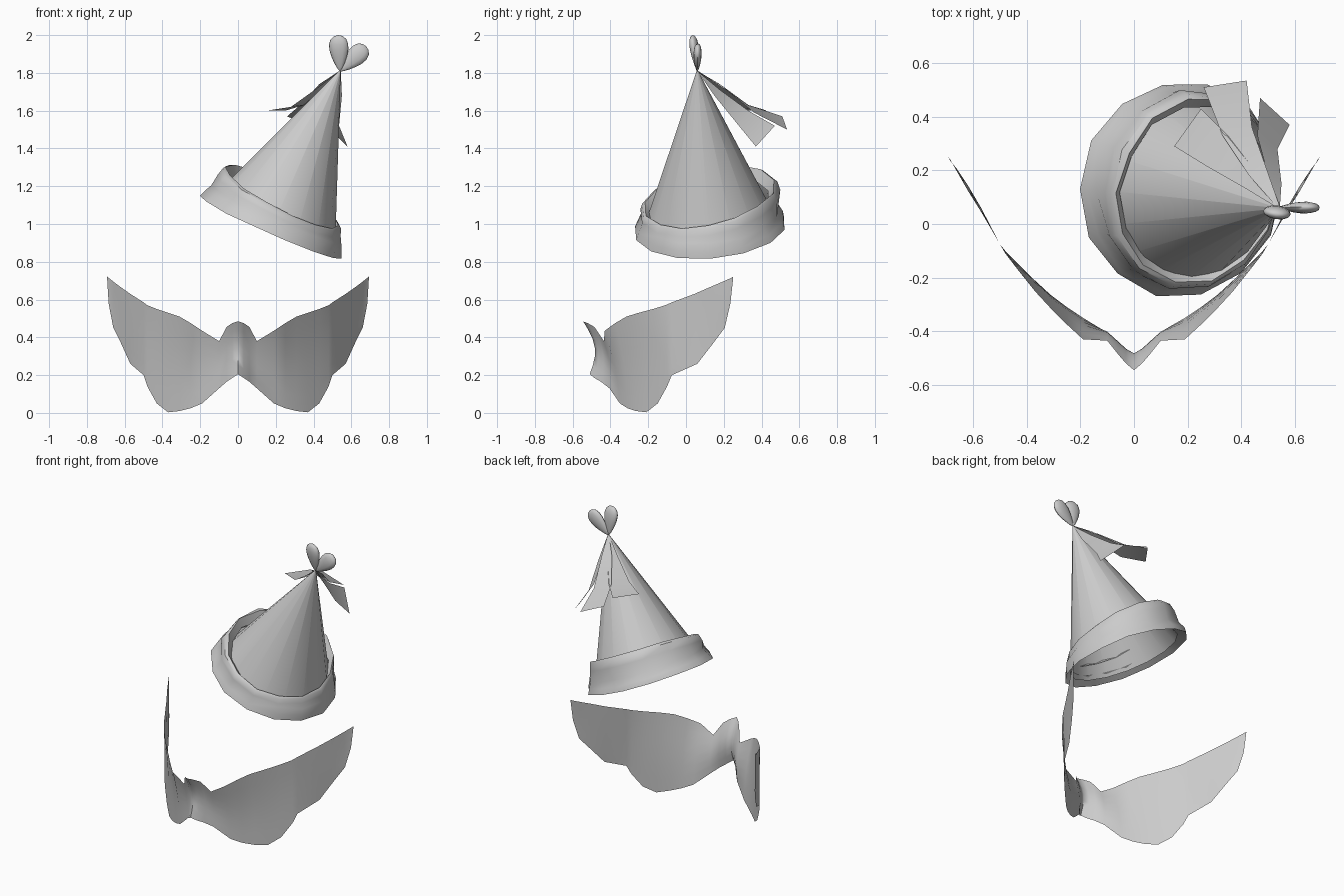
import bpy, bmesh, math, random
from mathutils import Vector, Matrix

if "Cube" in bpy.data.objects:
    bpy.data.objects.remove(bpy.data.objects["Cube"])

random.seed(4)
grey = bpy.data.materials.new("plain grey")
grey.diffuse_color = (0.6, 0.6, 0.6, 1)
grey.use_nodes = True
grey.node_tree.nodes["Principled BSDF"].inputs["Base Color"].default_value = grey.diffuse_color


def make(name, verts, faces, angle=50):
    mesh = bpy.data.meshes.new(name)
    mesh.from_pydata([tuple(v) for v in verts], [], faces)
    bm = bmesh.new()
    bm.from_mesh(mesh)
    bmesh.ops.remove_doubles(bm, verts=bm.verts, dist=0.0005)
    bmesh.ops.recalc_face_normals(bm, faces=bm.faces)
    bm.to_mesh(mesh)
    bm.free()
    mesh.materials.append(grey)
    ob = bpy.data.objects.new(name, mesh)
    bpy.context.collection.objects.link(ob)
    bpy.ops.object.select_all(action='DESELECT')
    ob.select_set(True)
    bpy.context.view_layer.objects.active = ob
    bpy.ops.object.shade_smooth_by_angle(angle=math.radians(angle))
    return ob


def grid(rows, cols, wrap=False):
    last = cols if wrap else cols - 1
    return [(r * cols + c, r * cols + (c + 1) % cols,
             (r + 1) * cols + (c + 1) % cols, (r + 1) * cols + c)
            for r in range(rows - 1) for c in range(last)]


# Tilted hat frame: base centre, axis, and two radial directions
base = Vector((0.18, 0.13, 0.98))
apex = Vector((0.54, 0.06, 1.81))
axis = (apex - base).normalized()
height = (apex - base).length
side = Vector((0, 1, 0)).cross(axis).normalized()
back = axis.cross(side)


def ring_point(h, r, a):
    return base + axis * h + (side * math.cos(a) + back * math.sin(a)) * r


# Hat cone, open at the bottom
n = 16
verts = [ring_point(h, r, math.tau * i / n)
         for h, r in ((0.02, 0.355), (height, 0.004)) for i in range(n)]
make("hat_cone", verts, grid(2, n, True))

# Ruffled brim: flared hem, waist, bulge, and a lip folded in to the cone
profile = [(0.05, 0.345), (0.0, 0.41), (0.035, 0.398), (0.075, 0.378), (0.125, 0.382),
           (0.165, 0.37), (0.175, 0.355), (0.13, 0.318)]
n = 14
waves = [random.uniform(-0.012, 0.012) for _ in range(n)]
verts = []
for k, (h, r) in enumerate(profile):
    for i in range(n):
        a = math.tau * i / n
        rise = 0.04 * math.sin(a) - 0.02 * math.cos(a) if k > 3 else 0
        hug = -0.03 * max(0, math.cos(a)) if 3 < k < 7 else 0
        verts.append(ring_point(h + rise * (h / 0.17) + waves[i] * 0.5,
                                r + hug + waves[(i + k // 2) % n], a))
make("hat_brim", verts, grid(len(profile), n, True), 40)


# Heart topper: two teardrop lobes meeting at the hat tip
def lobe(name, tip, width, depth):
    tip = Vector(tip)
    axis_l = tip - apex
    flat = Vector((0.15, 1, 0.1))
    across = axis_l.cross(flat).normalized()
    flat = across.cross(axis_l).normalized()
    rows, cols = 10, 12
    pts = []
    for r in range(rows):
        t = math.pi * r / (rows - 1)
        along = (1 - math.cos(t)) / 2
        swell = math.sin(t) * (0.35 + 0.75 * along)
        for c in range(cols):
            a = math.tau * c / cols
            pts.append(apex + axis_l * along + across * math.cos(a) * swell * width / 2
                       + flat * math.sin(a) * swell * depth / 2)
    make(name, pts, grid(rows, cols, True), 60)


lobe("heart_lobe_left", (0.53, 0.035, 2.0), 0.13, 0.06)
lobe("heart_lobe_right", (0.68, 0.062, 1.94), 0.13, 0.055)

# Ribbon tails: pairs of edge points running from the tip to the cut end
ribbons = {
    "ribbon_left": [((0.42, 0.13, 1.72), (0.45, 0.20, 1.72)),
                    ((0.28, 0.21, 1.62), (0.35, 0.33, 1.63)),
                    ((0.15, 0.29, 1.60), (0.25, 0.43, 1.60))],
    "ribbon_back": [((0.43, 0.18, 1.74), (0.50, 0.19, 1.73)),
                    ((0.33, 0.33, 1.63), (0.44, 0.36, 1.59)),
                    ((0.26, 0.51, 1.57), (0.42, 0.535, 1.50))],
    "ribbon_right": [((0.50, 0.18, 1.71), (0.55, 0.15, 1.68)),
                     ((0.46, 0.33, 1.60), (0.535, 0.28, 1.52)),
                     ((0.47, 0.47, 1.52), (0.58, 0.37, 1.41))],
}
for name, pairs in ribbons.items():
    pts = [apex + Vector((-0.004, 0, 0)), apex + Vector((0.004, 0.004, 0))]
    pts += [p for pair in pairs for p in pair]
    make(name, pts, grid(len(pairs) + 1, 2))

# Winged collar: columns of x, top z, top y, bottom z, bottom y
columns = [(0, .485, -.545, .205, -.51), (.03, .475, -.52, .185, -.485),
           (.06, .455, -.485, .165, -.45), (.10, .38, -.435, .13, -.405),
           (.19, .435, -.43, .05, -.35), (.25, .475, -.375, .025, -.31),
           (.31, .51, -.315, .01, -.265), (.37, .53, -.25, .003, -.21),
           (.43, .55, -.175, .05, -.15), (.48, .57, -.11, .14, -.10),
           (.50, .585, -.075, .20, -.075), (.57, .63, .045, .26, .06),
           (.62, .665, .125, .37, .145), (.66, .695, .195, .45, .205),
           (.685, .715, .24, .58, .235), (.693, .722, .25, .715, .25)]
mirrored = [(-c[0],) + c[1:] for c in reversed(columns[1:])] + columns
rows = 7
verts = []
for x, zt, yt, zb, yb in mirrored:
    for r in range(rows):
        t = r / (rows - 1)
        # the centre knot is pinched back, the lower wing is slightly hollow
        bend = math.sin(math.pi * t) * (0.045 * max(0, 1 - abs(x) / 0.12)
                                        + 0.015 * math.sin(math.pi * min(1, abs(x) / 0.5)))
        verts.append((x, yt + (yb - yt) * t + bend, zt + (zb - zt) * t))
make("winged_collar", verts, grid(len(mirrored), rows), 60)
